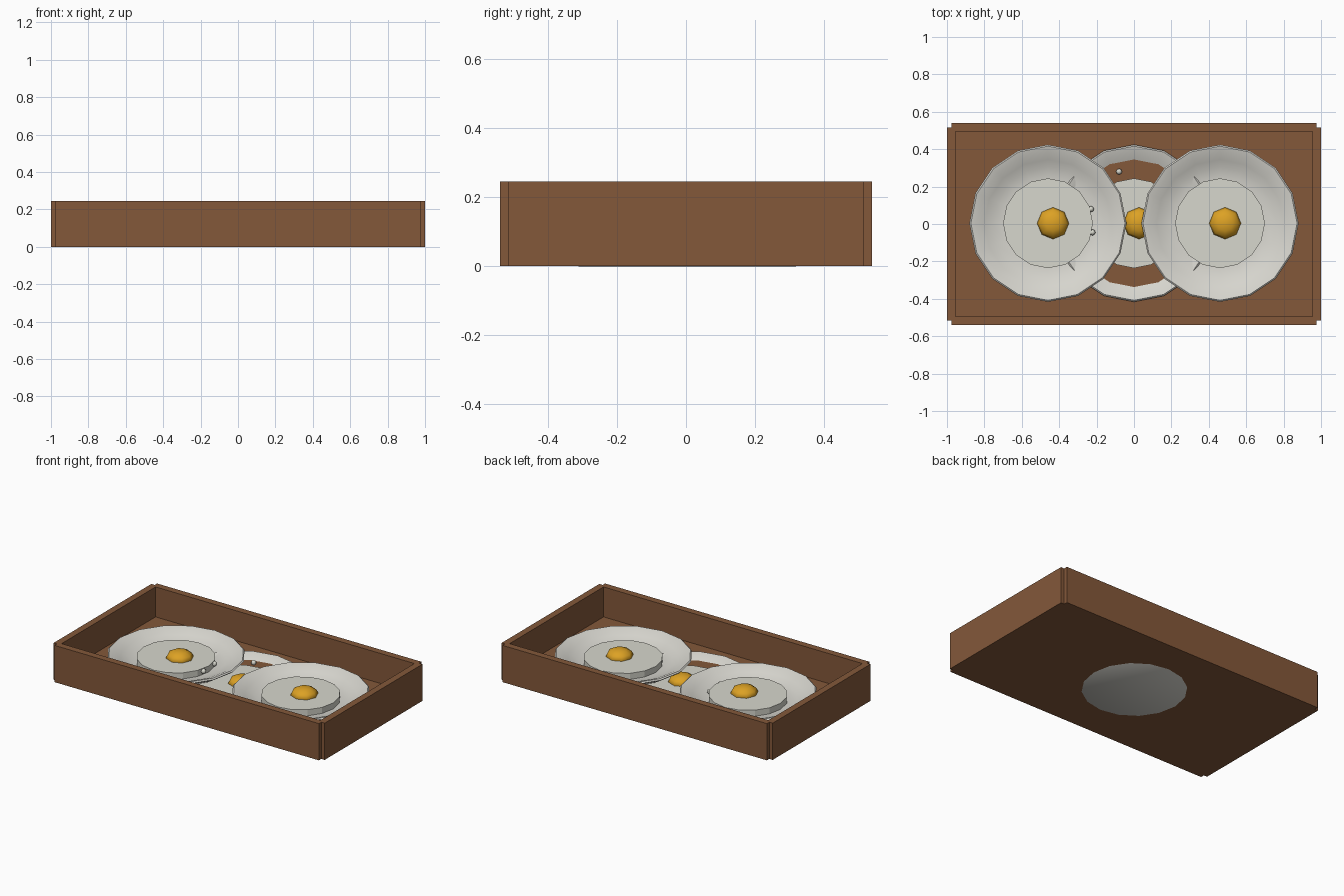
import bpy, bmesh, math

if "Cube" in bpy.data.objects:
    bpy.data.objects.remove(bpy.data.objects["Cube"])


def material(name, rgb):
    m = bpy.data.materials.new(name)
    m.diffuse_color = (*rgb, 1)
    m.use_nodes = True
    m.node_tree.nodes["Principled BSDF"].inputs["Base Color"].default_value = m.diffuse_color
    return m


WOOD = material("brown wood", (0.23, 0.098, 0.042))
CHINA = material("white china", (0.68, 0.67, 0.62))
WHITE = material("egg white", (0.68, 0.68, 0.61))
YOLK = material("yolk yellow", (0.72, 0.36, 0.018))


def finish(name, bm, mat, smooth_angle=None):
    bmesh.ops.recalc_face_normals(bm, faces=bm.faces)
    me = bpy.data.meshes.new(name)
    bm.to_mesh(me)
    bm.free()
    me.materials.append(mat)
    ob = bpy.data.objects.new(name, me)
    bpy.context.collection.objects.link(ob)
    if smooth_angle:
        bpy.ops.object.select_all(action='DESELECT')
        ob.select_set(True)
        bpy.context.view_layer.objects.active = ob
        bpy.ops.object.shade_smooth_by_angle(angle=math.radians(smooth_angle))
    return ob


def box(name, x0, x1, y0, y1, z0, z1, mat):
    bm = bmesh.new()
    bmesh.ops.create_cube(bm, size=1)
    for v in bm.verts:
        v.co = ((x0 + x1) / 2 + v.co.x * (x1 - x0),
                (y0 + y1) / 2 + v.co.y * (y1 - y0),
                (z0 + z1) / 2 + v.co.z * (z1 - z0))
    return finish(name, bm, mat)


def lathe(name, profile, centre, mat, sides=16, smooth_angle=None):
    """Spin (radius, height) points round z; both ends are capped."""
    bm = bmesh.new()
    rings = []
    for r, z in profile:
        rings.append([bm.verts.new((centre[0] + r * math.cos(2 * math.pi * i / sides),
                                    centre[1] + r * math.sin(2 * math.pi * i / sides),
                                    centre[2] + z)) for i in range(sides)])
    for a, b in zip(rings, rings[1:]):
        for i in range(sides):
            j = (i + 1) % sides
            bm.faces.new((a[i], a[j], b[j], b[i]))
    bm.faces.new(rings[0])
    bm.faces.new(rings[-1])
    return finish(name, bm, mat, smooth_angle)


def ball(name, centre, radius, height, mat, u=8, v=6):
    bm = bmesh.new()
    bmesh.ops.create_uvsphere(bm, u_segments=u, v_segments=v, radius=1)
    for vert in bm.verts:
        vert.co = (centre[0] + vert.co.x * radius, centre[1] + vert.co.y * radius,
                   centre[2] + vert.co.z * height)
    return finish(name, bm, mat, 60)


# Tray: floor and four walls with notched corners
FLOOR = 0.045
box("tray_floor", -0.975, 0.975, -0.515, 0.515, 0, FLOOR, WOOD)
for side, s in (("front", -1), ("back", 1)):
    y = sorted((s * 0.495, s * 0.54))
    box("tray_wall_" + side, -0.975, 0.975, *y, 0, 0.245, WOOD)
for side, s in (("left", -1), ("right", 1)):
    x = sorted((s * 0.955, s * 1.0))
    box("tray_wall_" + side, *x, -0.515, 0.515, 0, 0.245, WOOD)

# Plate outline from the foot, round the rim, down into the bowl
PLATE = [(0.315, 0), (0.36, 0.027), (0.412, 0.058), (0.42, 0.066), (0.412, 0.073),
         (0.38, 0.064), (0.34, 0.045), (0.30, 0.028), (0.25, 0.017), (0.20, 0.015)]
DISC = [(0.24, 0.014), (0.24, 0.057)]

# Three plates, each with a fried egg; the middle one is sunk into the floor
for tag, x, z in (("left", -0.46, FLOOR), ("middle", 0, -0.0006), ("right", 0.46, FLOOR)):
    c = (x, 0.004, z)
    lathe("plate_" + tag, PLATE, c, CHINA, smooth_angle=50)
    lathe("egg_white_" + tag, DISC, c, WHITE)
    ball("yolk_" + tag, (x + 0.027, 0.004, z + 0.06), 0.085, 0.046, YOLK)

# Small bubbles of egg white
for i, p in enumerate([(-0.08, 0.28, 0.056), (-0.222, -0.045, 0.085), (-0.23, 0.08, 0.085)]):
    ball("egg_bubble_%d" % (i + 1), p, 0.016, 0.016, WHITE)
